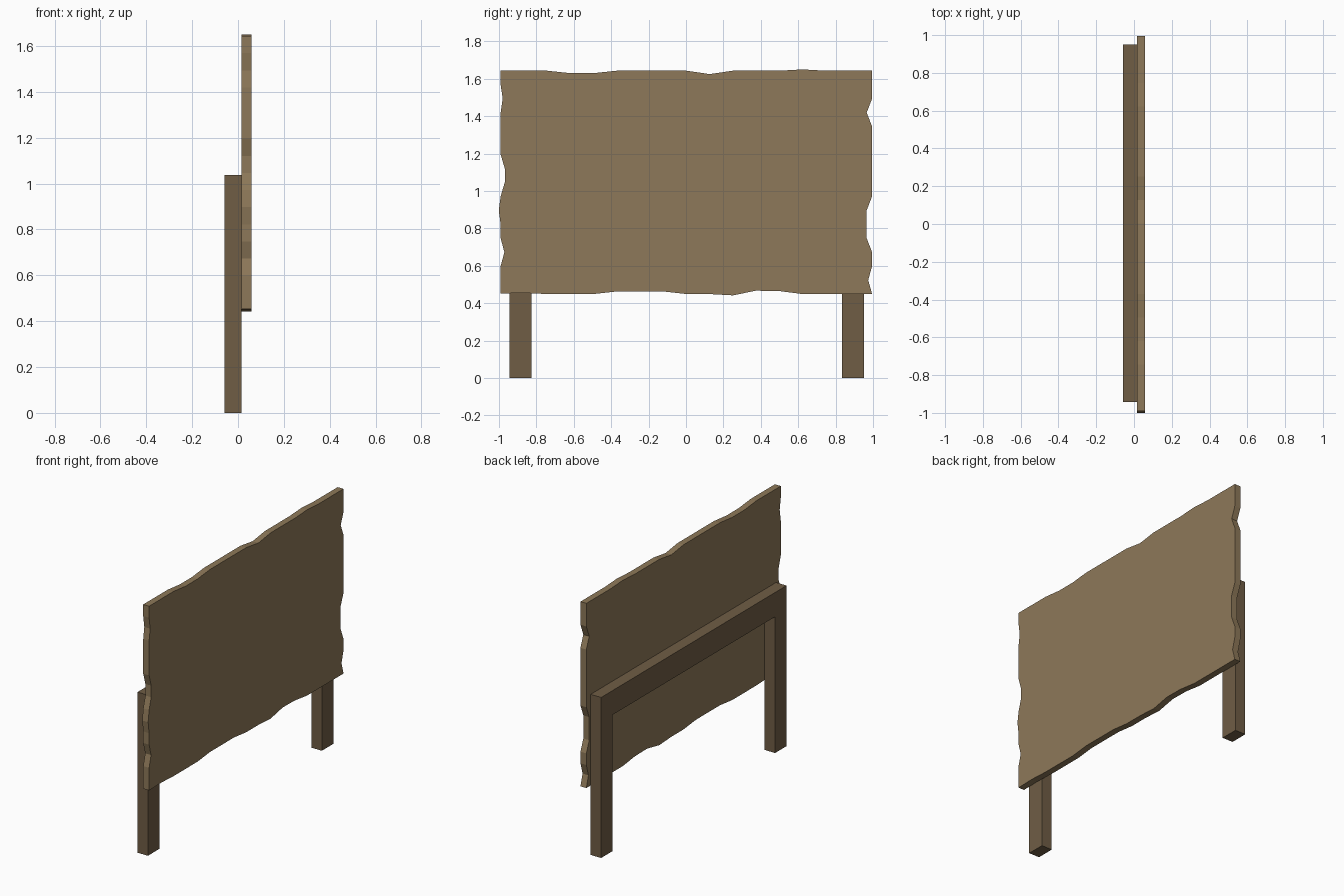
import bpy, bmesh

if "Cube" in bpy.data.objects:
    bpy.data.objects.remove(bpy.data.objects["Cube"])


def material(name, rgb):
    m = bpy.data.materials.new(name)
    m.diffuse_color = (*rgb, 1)
    m.use_nodes = True
    m.node_tree.nodes["Principled BSDF"].inputs["Base Color"].default_value = m.diffuse_color
    return m


def slab(name, outline, x0, x1, mat):
    """Extrude a (y, z) outline along x from x0 to x1."""
    bm = bmesh.new()
    face = bm.faces.new([bm.verts.new((x0, y, z)) for y, z in outline])
    ext = bmesh.ops.extrude_face_region(bm, geom=[face], use_keep_orig=True)
    moved = [v for v in ext["geom"] if isinstance(v, bmesh.types.BMVert)]
    bmesh.ops.translate(bm, verts=moved, vec=(x1 - x0, 0, 0))
    bmesh.ops.recalc_face_normals(bm, faces=bm.faces)
    mesh = bpy.data.meshes.new(name)
    bm.to_mesh(mesh)
    bm.free()
    mesh.materials.append(mat)
    obj = bpy.data.objects.new(name, mesh)
    bpy.context.collection.objects.link(obj)
    return obj


def wavy(base, bumps, n=16):
    """Edge offsets: mostly straight, with a few hand-placed bumps by index."""
    return [base + bumps.get(i, 0) for i in range(n + 1)]


light_wood = material("light_wood", (0.27, 0.19, 0.10))
dark_wood = material("dark_wood", (0.16, 0.11, 0.06))

# Live-edge panel, each side split into 16 steps
Y, Z0, Z1, N = 0.995, 0.449, 1.643, 16
top = wavy(Z1, {3: -.013, 4: -.013, 9: -.018, 13: .007})
bottom = wavy(Z0, {0: .003, 1: .006, 5: .014, 6: .014, 7: .014,
                   10: -.007, 11: .018, 12: .016})
left = wavy(-0.991, {6: .007, 3: .02, 5: -.01, 8: .022, 9: .022, 14: .011} |
            {6: -.01, 5: 0})
right = wavy(Y, {1: -.021, 4: -.029, 5: -.029, 6: -.029, 13: -.029})
ys = [-0.991 + (Y + 0.991) * i / N for i in range(N + 1)]
zs = [Z0 + (Z1 - Z0) * i / N for i in range(N + 1)]

outline = list(zip(ys, bottom))
outline += list(zip(right, zs))[1:-1]
outline += list(zip(ys, top))[::-1]
outline += list(zip(left, zs))[-2:0:-1]
slab("live_edge_panel", outline, 0.016, 0.058, light_wood)

# Support frame: two legs joined by a top rail
a, b, w, h, rail = -0.943, 0.951, 0.117, 1.038, 0.157
arch = [(a, 0), (a + w, 0), (a + w, h - rail), (b - w, h - rail),
        (b - w, 0), (b, 0), (b, h), (a, h)]
slab("support_frame", arch, -0.059, 0.016, dark_wood)
